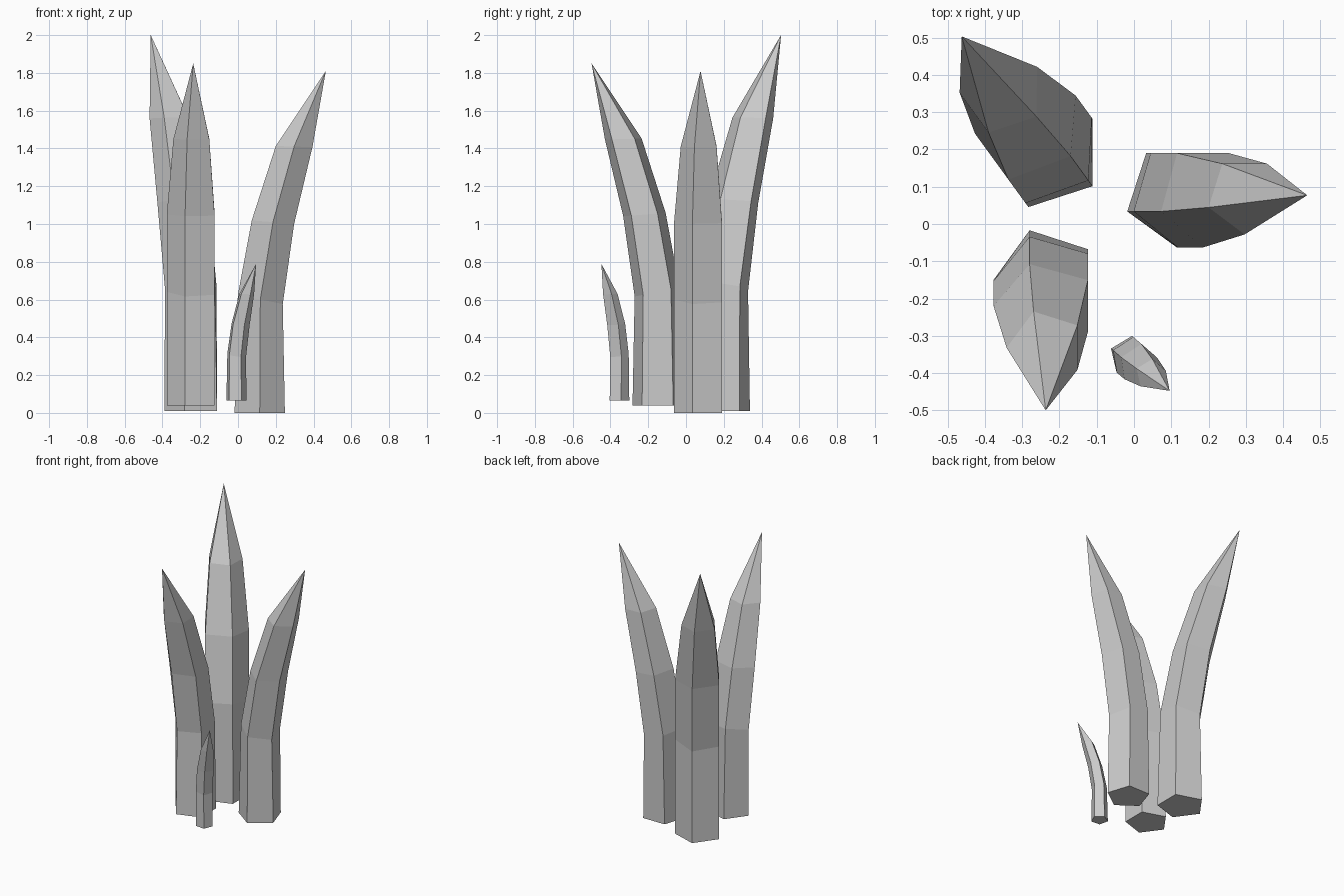
import bpy, math

if "Cube" in bpy.data.objects:
    bpy.data.objects.remove(bpy.data.objects["Cube"])

# Shared spike profile, leaning along local +x:
# (centre offset, height, half-size along lean, half-size across, tilt)
RINGS = [
    (0.0, 0.0, 0.14, 0.14, 0.0),
    (0.003, 0.60, 0.125, 0.14, 0.2),
    (0.07, 1.01, 0.118, 0.14, 0.08),
    (0.182, 1.41, 0.102, 0.105, 0.03),
]
TIP = (0.35, 0.0, 1.81)
SIDES = 5


def spike(name, location, angle, scale):
    verts, faces = [], []
    for offset, z, along, across, tilt in RINGS:
        for k in range(SIDES):
            a = math.radians(-90 + 360 / SIDES * k)
            u = along * math.cos(a)
            verts.append((offset + u, across * math.sin(a), z - tilt * u))
    verts.append(TIP)
    tip = len(verts) - 1
    faces.append(tuple(reversed(range(SIDES))))
    for r in range(len(RINGS)):
        for k in range(SIDES):
            a, b = r * SIDES + k, r * SIDES + (k + 1) % SIDES
            if r < len(RINGS) - 1:
                faces.append((a, b, b + SIDES, a + SIDES))
            else:
                faces.append((a, b, tip))
    mesh = bpy.data.meshes.new(name)
    mesh.from_pydata(verts, [], faces)
    mesh.update()
    obj = bpy.data.objects.new(name, mesh)
    obj.location = location
    obj.rotation_euler.z = math.radians(angle)
    obj.scale = (scale,) * 3
    bpy.context.collection.objects.link(obj)


# Three large spikes fanning outward and one small shoot
spike("right_spike", (0.115, 0.077, 0.0), 0, 1.0)
spike("tall_back_spike", (-0.236, 0.192, 0.01), 126, 1.1)
spike("front_left_spike", (-0.237, -0.15, 0.04), -90, 1.0)
spike("small_spike", (-0.01, -0.356, 0.065), -41, 0.4)
